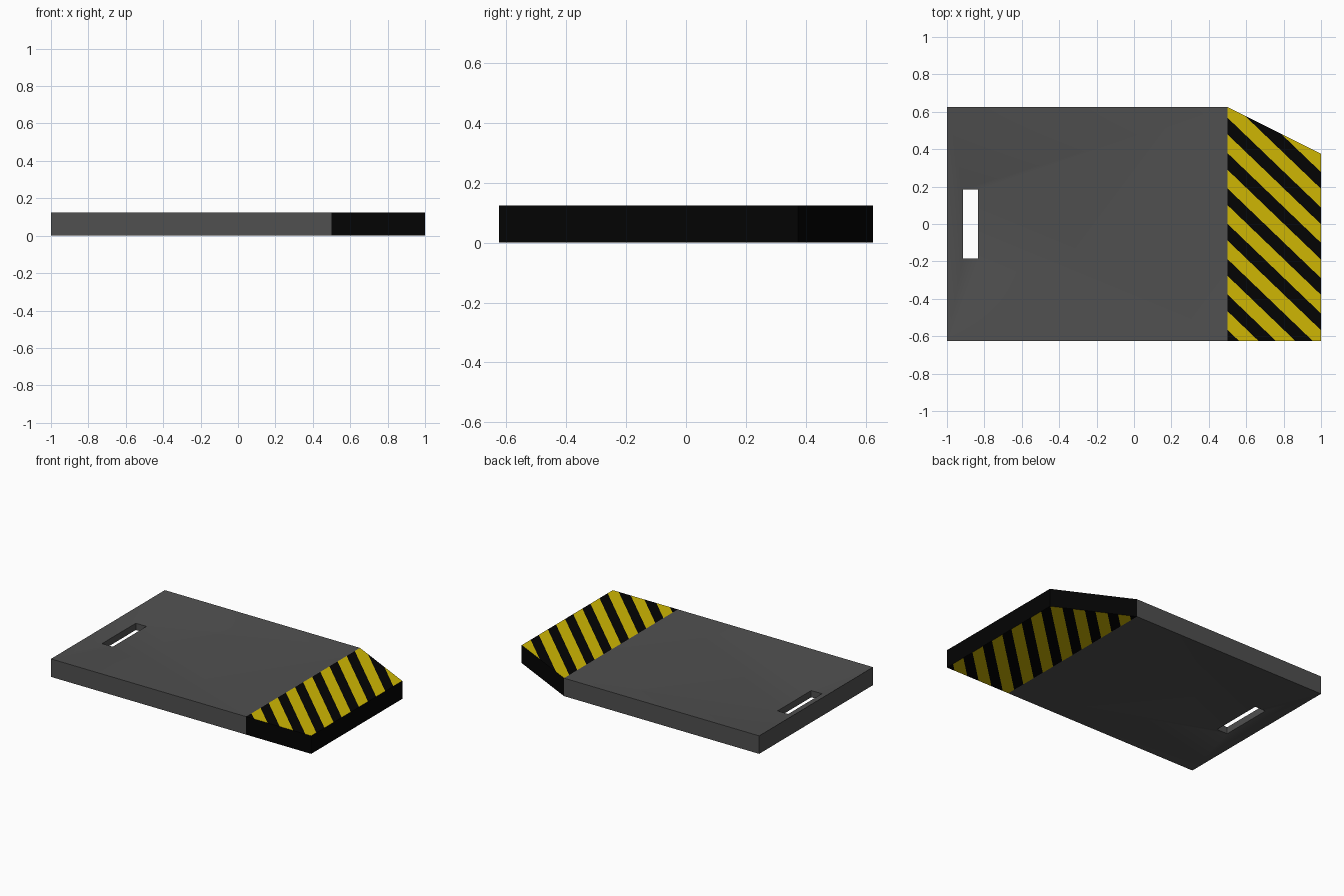
import bpy, bmesh, math
from mathutils import Vector

if "Cube" in bpy.data.objects:
    bpy.data.objects.remove(bpy.data.objects["Cube"])

H = 0.125                      # plate thickness
DIP = 0.039                    # top and underside sink this much towards the slot
SEAM = 0.5                     # where the striped end starts
PERIOD, BLACK_W, TOP_EDGE, SLOPE = 0.189, 0.089, 0.568, 0.96


def material(name, rgb):
    m = bpy.data.materials.new(name)
    m.diffuse_color = (*rgb, 1)
    m.use_nodes = True
    m.node_tree.nodes["Principled BSDF"].inputs["Base Color"].default_value = m.diffuse_color
    return m


grey = material("dark_grey", (0.08, 0.08, 0.08))
black = material("black", (0.001, 0.001, 0.001))
yellow = material("warning_yellow", (0.62, 0.47, 0.001))


def drop_seam(bm):
    """Remove the hidden wall between the two parts."""
    wall = [f for f in bm.faces if abs(f.normal.x) > 0.99
            and abs(f.calc_center_median().x - SEAM) < 1e-4]
    bmesh.ops.delete(bm, geom=wall, context='FACES_ONLY')


def cut(bm, faces, co, no):
    geom = set(faces)
    for f in faces:
        geom.update(f.edges, f.verts)
    bmesh.ops.bisect_plane(bm, geom=list(geom), plane_co=co, plane_no=no, dist=1e-5)


def finish(bm, name, mats):
    me = bpy.data.meshes.new(name)
    bm.to_mesh(me)
    bm.free()
    for m in mats:
        me.materials.append(m)
    ob = bpy.data.objects.new(name, me)
    bpy.context.collection.objects.link(ob)
    return ob


# Grey plate: four rectangular loops joined into a ring around the handle slot
def rect(x0, x1, y, z):
    return [(x0, -y, z), (x1, -y, z), (x1, y, z), (x0, y, z)]


bm = bmesh.new()
outer, slot = (-1, SEAM, 0.625), (-0.915, -0.833, 0.185)
loops = [[bm.verts.new(p) for p in rect(*r, z)] for r, z in
         ((outer, 0), (outer, H), (slot, H - DIP), (slot, DIP))]
for a, b in zip(loops, loops[1:] + loops[:1]):
    for i in range(4):
        j = (i + 1) % 4
        bm.faces.new((a[i], a[j], b[j], b[i]))
bmesh.ops.recalc_face_normals(bm, faces=bm.faces)
drop_seam(bm)
plate = finish(bm, "grey_plate", [grey])
plate.select_set(True)
bpy.context.view_layer.objects.active = plate
bpy.ops.object.shade_smooth_by_angle(angle=math.radians(40))

# Striped end with one angled corner; stripes mirror in y on the underside
bm = bmesh.new()
base = bm.faces.new([bm.verts.new((x, y, 0)) for x, y in
                     ((SEAM, -0.625), (1, -0.625), (1, 0.375), (SEAM, 0.625))])
ext = bmesh.ops.extrude_face_region(bm, geom=[base], use_keep_orig=True)
bmesh.ops.translate(bm, vec=(0, 0, H),
                    verts=[v for v in ext["geom"] if isinstance(v, bmesh.types.BMVert)])
bmesh.ops.recalc_face_normals(bm, faces=bm.faces)
drop_seam(bm)
for side in (1, -1):
    for k in range(-8, 5):
        for edge in (TOP_EDGE, TOP_EDGE - BLACK_W):
            cap = [f for f in bm.faces if f.normal.z * side > 0.9]
            cut(bm, cap, (SEAM, side * (edge + k * PERIOD), 0), Vector((SLOPE, side, 0)))
for f in bm.faces:
    if abs(f.normal.z) > 0.9:
        c = f.calc_center_median()
        s = (1 if f.normal.z > 0 else -1) * c.y + SLOPE * (c.x - SEAM)
        f.material_index = 0 if (TOP_EDGE - s) % PERIOD < BLACK_W else 1
finish(bm, "striped_end", [black, yellow])
